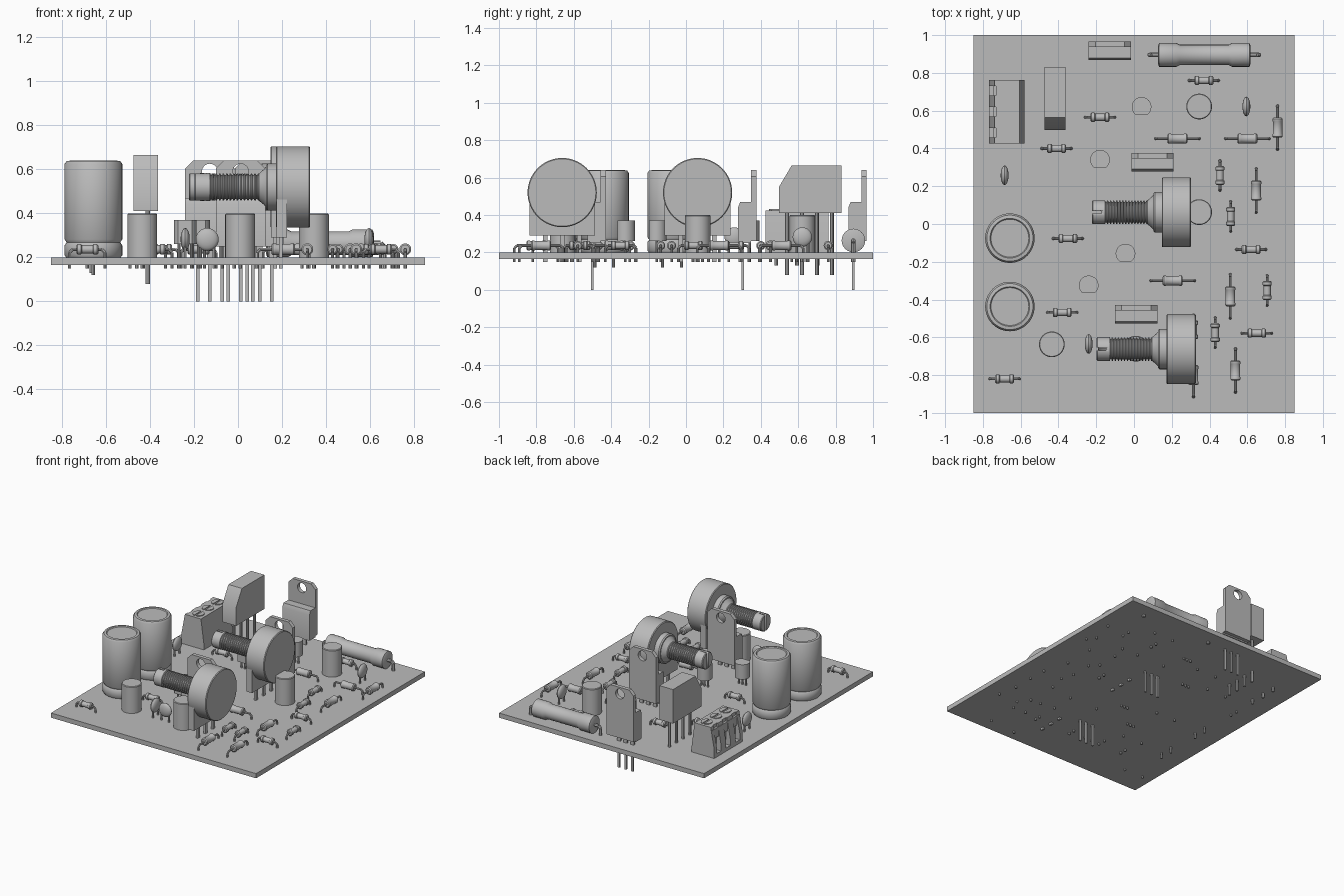
import bpy, bmesh, math
from mathutils import Vector

cube = bpy.data.objects.get("Cube")
if cube:
    bpy.data.objects.remove(cube, do_unlink=True)

grey = bpy.data.materials.new("plain_grey")
grey.use_nodes = True
grey.diffuse_color = (0.5, 0.5, 0.5, 1)
grey.node_tree.nodes["Principled BSDF"].inputs["Base Color"].default_value = (0.5, 0.5, 0.5, 1)

TOP = 0.2       # upper face of the board
UNDER = 0.15    # where trimmed leads end


def finish(bm, name):
    """Turn a bmesh into an object, smooth except at sharp edges."""
    bmesh.ops.recalc_face_normals(bm, faces=bm.faces)
    for f in bm.faces:
        f.smooth = True
    for e in bm.edges:
        e.smooth = len(e.link_faces) == 2 and e.calc_face_angle(0) < math.radians(35)
    me = bpy.data.meshes.new(name)
    bm.to_mesh(me)
    bm.free()
    me.materials.append(grey)
    ob = bpy.data.objects.new(name, me)
    bpy.context.collection.objects.link(ob)
    return ob


def lathe(bm, profile, origin, axis=(0, 0, 1), seg=32):
    """Spin (radius, distance) pairs around an axis."""
    q = Vector((0, 0, 1)).rotation_difference(Vector(axis).normalized())
    rings = []
    for r, t in profile:
        ring = []
        for i in range(seg):
            a = math.tau * i / seg
            ring.append(bm.verts.new(Vector(origin) + q @ Vector((r * math.cos(a), r * math.sin(a), t))))
        rings.append(ring)
    for lo, hi in zip(rings, rings[1:]):
        for i in range(seg):
            j = (i + 1) % seg
            bm.faces.new((lo[i], lo[j], hi[j], hi[i]))
    bm.faces.new(rings[0][::-1])
    bm.faces.new(rings[-1])


def wire(bm, points, r=0.008):
    for a, b in zip(points, points[1:]):
        d = Vector(b) - Vector(a)
        lathe(bm, [(r, 0), (r, d.length)], a, d, 8)


def prism(bm, loops, plane, d0, d1):
    """Extrude an outline, with optional holes, along the axis left out of plane."""
    place = {"xy": lambda u, v: (u, v, d0), "xz": lambda u, v: (u, d0, v),
             "yz": lambda u, v: (d0, u, v)}[plane]
    shift = {"xy": (0, 0, 1), "xz": (0, 1, 0), "yz": (1, 0, 0)}[plane]
    edges = []
    for loop in loops:
        vs = [bm.verts.new(place(u, v)) for u, v in loop]
        edges += [bm.edges.new((vs[i - 1], vs[i])) for i in range(len(vs))]
    fill = bmesh.ops.triangle_fill(bm, edges=edges, use_beauty=True)
    faces = [g for g in fill["geom"] if isinstance(g, bmesh.types.BMFace)]
    out = bmesh.ops.extrude_face_region(bm, geom=faces, use_keep_orig=True)
    moved = [g for g in out["geom"] if isinstance(g, bmesh.types.BMVert)]
    bmesh.ops.translate(bm, verts=moved, vec=Vector(shift) * (d1 - d0))


def box(bm, x0, x1, y0, y1, z0, z1):
    prism(bm, [[(x0, y0), (x1, y0), (x1, y1), (x0, y1)]], "xy", z0, z1)


def arc(cx, cy, r, start, end, n=24):
    angles = [math.radians(start + (end - start) * i / n) for i in range(n + 1)]
    return [(cx + r * math.cos(a), cy + r * math.sin(a)) for a in angles]


# Board
bm = bmesh.new()
box(bm, -0.85, 0.85, -1, 1, 0.165, TOP)
finish(bm, "circuit_board")


# Cylindrical capacitors
def capacitor(name, x, y, profile, gap, low):
    bm = bmesh.new()
    lathe(bm, profile, (x, y, TOP), seg=48)
    for s in (-gap, gap):
        wire(bm, [(x, y + s, TOP), (x, y + s, low)])
    finish(bm, name)


LARGE = [(0.124, 0), (0.131, 0.01), (0.131, 0.055), (0.122, 0.068), (0.131, 0.082),
         (0.131, 0.425), (0.122, 0.438), (0.105, 0.44), (0.1, 0.434)]
SMALL = [(0.068, 0), (0.068, 0.195), (0.064, 0.2)]
for i, y in enumerate((-0.075, -0.437)):
    capacitor(f"large_capacitor_{i + 1}", -0.657, y, LARGE, 0.05, 0.12)
for i, (x, y) in enumerate([(-0.435, -0.637), (0.01, -0.66), (0.345, 0.063), (0.345, 0.622)]):
    capacitor(f"small_capacitor_{i + 1}", x, y, SMALL, 0.025, UNDER)

# Small transistors with one flat side
for i, (x, y) in enumerate([(0.04, 0.62), (-0.18, 0.34), (-0.045, -0.157), (-0.24, -0.325)]):
    bm = bmesh.new()
    prism(bm, [arc(x, y, 0.052, -52, 232)], "xy", 0.26, 0.37)
    for s in (-0.028, 0, 0.028):
        wire(bm, [(x + s, y, 0.27), (x + s, y, UNDER)], 0.007)
    finish(bm, f"small_transistor_{i + 1}")

# Ceramic disc capacitors
for i, (x, y, along_x) in enumerate([(0.595, 0.622, 0), (-0.685, 0.258, 0),
                                     (-0.24, -0.635, 0), (-0.14, -0.66, 1)]):
    bm = bmesh.new()
    axis = (0, 1, 0) if along_x else (1, 0, 0)
    dome = [(0.052 * math.cos(a), 0.021 * math.sin(a))
            for a in (math.radians(d) for d in range(-80, 81, 20))]
    lathe(bm, dome, (x, y, 0.282), axis, 24)
    for s in (-0.03, 0.03):
        px, py = (x + s, y) if along_x else (x, y + s)
        wire(bm, [(px, py, 0.27), (px, py, UNDER)], 0.007)
    finish(bm, f"disc_capacitor_{i + 1}")

# Power transistors: metal tab with hole, body and three legs
for i, (x, y) in enumerate([(-0.128, 0.92), (0.098, 0.33), (0.012, -0.475)]):
    bm = bmesh.new()
    w, c = 0.112, 0.035
    outline = [(x - w, 0.26), (x + w, 0.26), (x + w, 0.64 - c), (x + w - c, 0.64),
               (x - w + c, 0.64), (x - w, 0.64 - c)]
    prism(bm, [outline, arc(x, 0.59, 0.036, 0, 345, 23)], "xz", y + 0.018, y + 0.046)
    body = [(-0.052, 0.25), (0.018, 0.25), (0.018, 0.47), (-0.04, 0.47), (-0.052, 0.44)]
    prism(bm, [[(y + u, v) for u, v in body]], "yz", x - w, x + w)
    for s in (-0.056, 0, 0.056):
        box(bm, x + s - 0.008, x + s + 0.008, y - 0.032, y - 0.02, 0, 0.255)
        box(bm, x + s - 0.014, x + s + 0.014, y - 0.033, y - 0.019, TOP, 0.255)
    finish(bm, f"power_transistor_{i + 1}")

# Bridge rectifier
bm = bmesh.new()
side = [(0.497, 0.41), (0.832, 0.41), (0.832, 0.665), (0.565, 0.665), (0.497, 0.6)]
side[-1] = (0.497, 0.55)
prism(bm, [side], "yz", -0.475, -0.363)
for y in (0.54, 0.62, 0.7, 0.78):
    wire(bm, [(-0.41, y, 0.42), (-0.41, y, 0.08)], 0.01)
finish(bm, "bridge_rectifier")

# Terminal block with three wire openings and screws
bm = bmesh.new()
core = [(-0.73, TOP), (-0.58, TOP), (-0.58, 0.24), (-0.605, 0.425), (-0.73, 0.425)]
prism(bm, [core], "xz", 0.425, 0.762)
cheek = [(-0.767, TOP), (-0.73, TOP), (-0.73, 0.425), (-0.738, 0.425), (-0.767, 0.27)]
for y0, y1 in ((0.425, 0.458), (0.508, 0.57), (0.62, 0.68), (0.73, 0.762)):
    prism(bm, [cheek], "xz", y0, y1)
box(bm, -0.767, -0.73, 0.43, 0.757, TOP, 0.225)
box(bm, -0.745, -0.73, 0.43, 0.757, 0.33, 0.4)
for y in (0.483, 0.594, 0.705):
    for turn in (0, 180):
        prism(bm, [arc(-0.665, y, 0.04, turn - 80, turn + 80, 12)], "xy", 0.42, 0.431)
    wire(bm, [(-0.665, y, TOP), (-0.665, y, 0.13)], 0.01)
finish(bm, "terminal_block")


# Potentiometers: round case, base plate, bushing and ribbed split shaft
def potentiometer(n, x, y):
    z = 0.52
    bm = bmesh.new()
    lathe(bm, [(0.18, 0), (0.185, 0.005), (0.185, 0.15), (0.18, 0.155)], (x, y, z), (1, 0, 0), 64)
    lathe(bm, [(0.1, 0), (0.107, 0.008), (0.107, 0.05)], (x - 0.045, y, z), (1, 0, 0), 40)
    box(bm, x + 0.002, x + 0.05, y - 0.176, y + 0.176, 0.29, z)
    for s in (-0.09, 0, 0.09):
        box(bm, x + 0.015, x + 0.03, y + s - 0.012, y + s + 0.012, UNDER, 0.3)
    finish(bm, f"potentiometer_case_{n}")

    bm = bmesh.new()
    shaft = [(0.058, 0), (0.063, 0.005), (0.063, 0.07)]
    for k in range(14):
        t = 0.07 + k * 0.016
        shaft += [(0.054, t + 0.003), (0.054, t + 0.008), (0.062, t + 0.011), (0.062, t + 0.016)]
    shaft += [(0.068, 0.3), (0.08, 0.315), (0.098, 0.33)]
    lathe(bm, shaft, (x - 0.37, y, z), (1, 0, 0), 32)
    ob = finish(bm, f"potentiometer_shaft_{n}")

    bm = bmesh.new()
    box(bm, x - 0.4, x - 0.32, y - 0.007, y + 0.007, z - 0.1, z + 0.1)
    cutter = finish(bm, f"shaft_slot_cutter_{n}")
    cutter.hide_render = True
    cutter.hide_viewport = True
    cutter.display_type = "WIRE"
    cut = ob.modifiers.new("slot", "BOOLEAN")
    cut.operation = "DIFFERENCE"
    cut.object = cutter


potentiometer(1, 0.147, 0.062)
potentiometer(2, 0.172, -0.662)


# Axial parts: a turned body lying on the board with bent leads
def axial(name, x, y, profile, span, z, along_x, r=0.007):
    bm = bmesh.new()
    d = Vector((1, 0, 0)) if along_x else Vector((0, 1, 0))
    c = Vector((x, y, z))
    lathe(bm, profile, c, d, 24)
    for s in (-1, 1):
        tip = c + d * (s * span / 2)
        bend = Vector((0, 0, 0.014))
        wire(bm, [c + d * (s * profile[-1][1] * 0.9), tip - d * (s * 0.014), tip - bend,
                  Vector((tip.x, tip.y, UNDER))], r)
    finish(bm, name)


def dumbbell(half, cap, big, slim):
    right = [(slim, half - cap), (big, half - cap * 0.85), (big, half - 0.006), (big * 0.75, half)]
    return [(r, -t) for r, t in reversed(right)] + right


axial("large_fuse_resistor", 0.372, 0.895, dumbbell(0.245, 0.115, 0.063, 0.054), 0.58, 0.264, True, 0.012)
SHORT = (dumbbell(0.05, 0.025, 0.024, 0.019), 0.16)
LONG = (dumbbell(0.053, 0.02, 0.027, 0.025), 0.235)
groups = [
    (SHORT, True, [(0.37, 0.76), (-0.18, 0.565), (-0.41, 0.4), (-0.35, -0.077), (0.62, -0.135),
                   (-0.38, -0.468), (0.65, -0.578), (-0.685, -0.82)]),
    (LONG, True, [(0.23, 0.452), (0.6, 0.452), (0.205, -0.3)]),
    (SHORT, False, [(0.455, 0.257), (0.512, 0.04), (0.705, -0.352), (0.43, -0.575), (0.315, -0.56)]),
    (LONG, False, [(0.76, 0.51), (0.647, 0.177), (0.51, -0.383), (0.537, -0.775), (0.315, -0.8)]),
]
count = 0
for (profile, span), along_x, spots in groups:
    for x, y in spots:
        count += 1
        axial(f"resistor_{count}", x, y, profile, span, TOP + 0.037, along_x)
